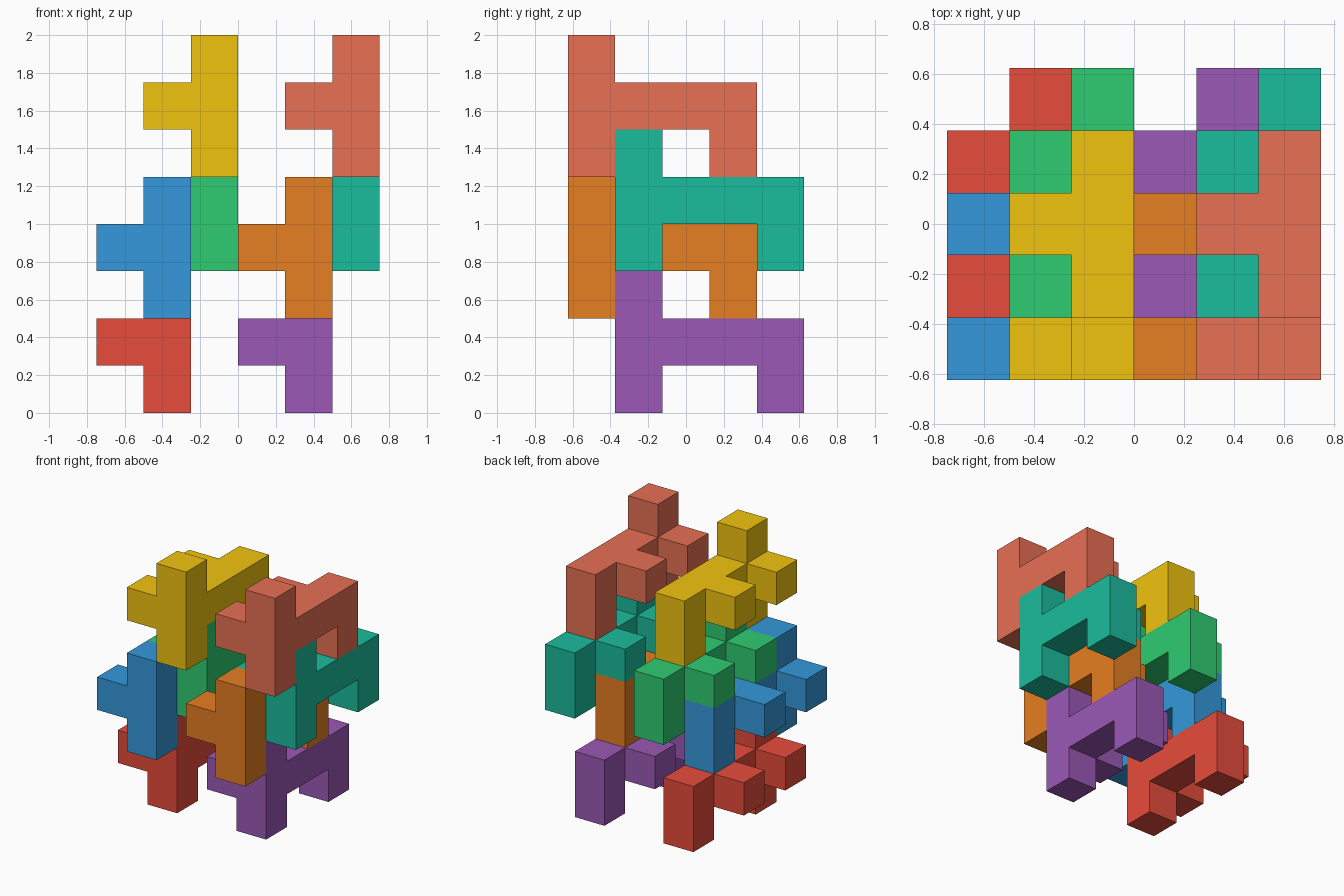
import bpy, bmesh
from mathutils import Vector

if "Cube" in bpy.data.objects:
    bpy.data.objects.remove(bpy.data.objects["Cube"])

S = 0.25  # cube size

# One puzzle piece in grid cells: front post, spine, back foot, two side arms
PIECE = [(0, 0, -1), (0, 0, 0), (0, 0, 1),
         (0, 1, 0), (0, 2, 0), (0, 3, 0), (0, 3, -1),
         (-1, 0, 0), (-1, 2, 0)]


def piece_mesh(name):
    """Outer skin of the cell cluster, flat regions merged."""
    bm = bmesh.new()
    for cell in PIECE:
        for axis in range(3):
            for sign in (-1, 1):
                n = Vector((0, 0, 0))
                n[axis] = sign
                if tuple(int(c + d) for c, d in zip(cell, n)) in PIECE:
                    continue
                u, v = Vector((0, 0, 0)), Vector((0, 0, 0))
                u[(axis + 1) % 3] = 1
                v[(axis + 2) % 3] = sign
                centre = Vector(cell) + n / 2
                bm.faces.new([bm.verts.new((centre + (a * u + b * v) / 2) * S)
                              for a, b in ((-1, -1), (1, -1), (1, 1), (-1, 1))])
    bmesh.ops.remove_doubles(bm, verts=bm.verts, dist=1e-4)
    bmesh.ops.dissolve_limit(bm, angle_limit=0.01, verts=bm.verts, edges=bm.edges)
    mesh = bpy.data.meshes.new(name)
    bm.to_mesh(mesh)
    bm.free()
    return mesh


def material(name, hex_code):
    srgb = [int(hex_code[i:i + 2], 16) / 255 for i in (0, 2, 4)]
    mat = bpy.data.materials.new(name)
    mat.diffuse_color = [((c + 0.055) / 1.055) ** 2.4 for c in srgb] + [1]
    mat.use_nodes = True
    mat.node_tree.nodes["Principled BSDF"].inputs["Base Color"].default_value = mat.diffuse_color
    return mat


# Two matching stacks of four interlocking pieces: grid position of each spine start
STEPS = [(1, 1, 1), (1, 0, 3), (2, 1, 4), (2, 0, 6)]
COLOURS = [
    [("red", "E74C3C"), ("blue", "3498DB"), ("green", "2ECC71"), ("yellow", "F1C40F")],
    [("purple", "9B59B6"), ("orange", "E67E22"), ("teal", "1ABC9C"), ("salmon", "E87054")],
]
for side, colours in enumerate(COLOURS):
    for (i, j, k), (name, code) in zip(STEPS, colours):
        obj = bpy.data.objects.new(name + "_piece", piece_mesh(name + "_piece"))
        obj.data.materials.append(material(name, code))
        obj.location = (-0.625 + S * (i + 3 * side), -0.5 + S * j, 0.125 + S * k)
        bpy.context.collection.objects.link(obj)
